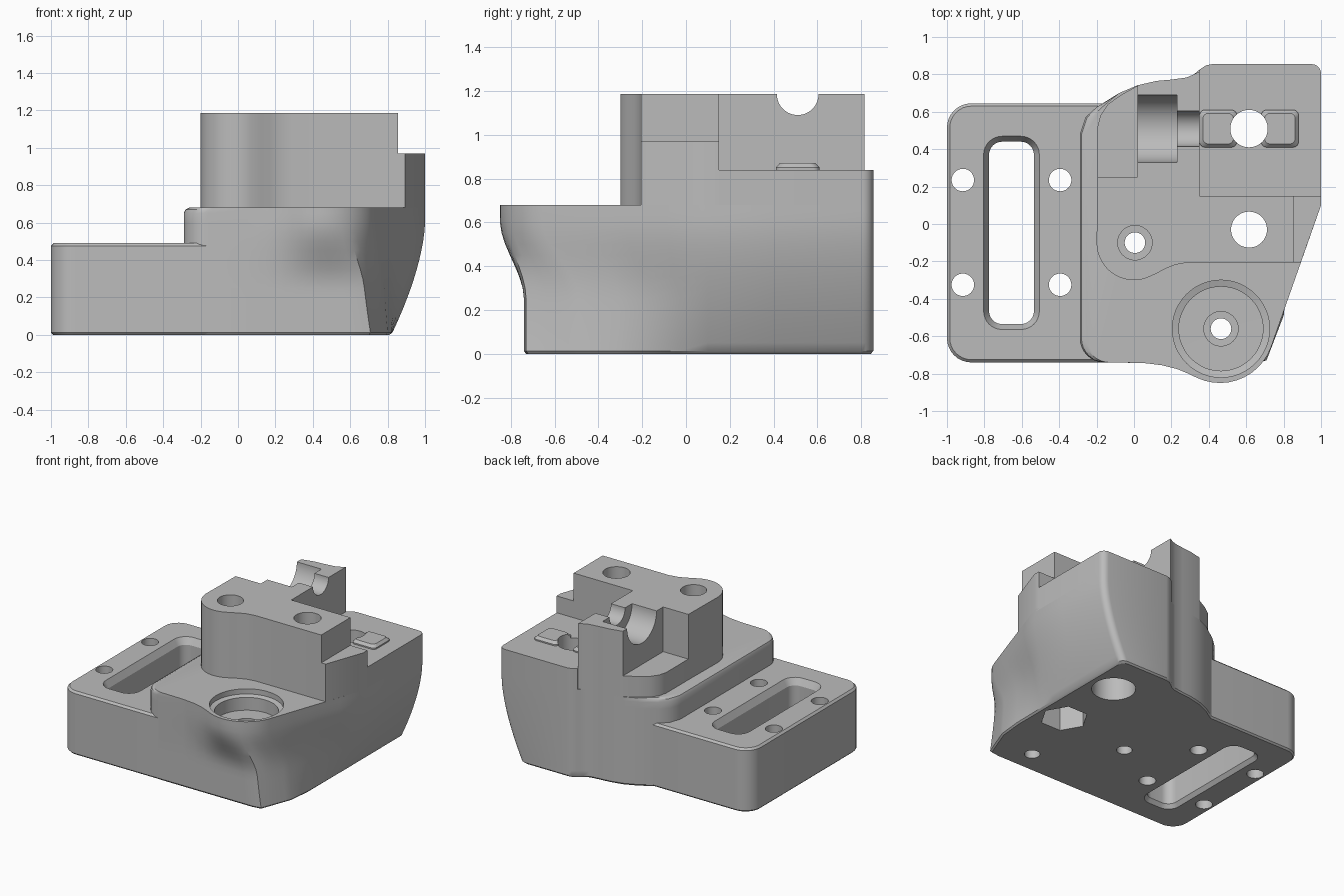
import bpy, bmesh
from math import sin, cos, radians, pi

if "Cube" in bpy.data.objects:
    bpy.data.objects.remove(bpy.data.objects["Cube"], do_unlink=True)

grey = bpy.data.materials.new("light grey")
grey.use_nodes = True
COLOUR = (0.5, 0.5, 0.5, 1)
grey.diffuse_color = COLOUR
grey.node_tree.nodes["Principled BSDF"].inputs["Base Color"].default_value = COLOUR


def loft(name, rings):
    """Closed solid through rings of equal point count."""
    bm = bmesh.new()
    vs = [[bm.verts.new(p) for p in r] for r in rings]
    n = len(rings[0])
    for a, b in zip(vs, vs[1:]):
        for i in range(n):
            j = (i + 1) % n
            bm.faces.new((a[i], a[j], b[j], b[i]))
    bm.faces.new(vs[0][::-1])
    bm.faces.new(vs[-1])
    bmesh.ops.recalc_face_normals(bm, faces=bm.faces)
    me = bpy.data.meshes.new(name)
    bm.to_mesh(me)
    bm.free()
    me.materials.append(grey)
    ob = bpy.data.objects.new(name, me)
    bpy.context.collection.objects.link(ob)
    return ob


def prism(name, outline, z0, z1):
    return loft(name, [[(x, y, z) for x, y in outline] for z in (z0, z1)])


def arc(cx, cy, r, a0, a1, n=8):
    return [(cx + r * cos(radians(a0 + (a1 - a0) * i / n)),
             cy + r * sin(radians(a0 + (a1 - a0) * i / n))) for i in range(n + 1)]


def lerp(p, q, n):
    """n points from p up to, but not including, q."""
    return [(p[0] + (q[0] - p[0]) * i / n, p[1] + (q[1] - p[1]) * i / n) for i in range(n)]


def rounded(x0, y0, x1, y1, r):
    return (arc(x0 + r, y0 + r, r, 180, 270) + arc(x1 - r, y0 + r, r, 270, 360)
            + arc(x1 - r, y1 - r, r, 0, 90) + arc(x0 + r, y1 - r, r, 90, 180))


def at(outline, z):
    return [(x, y, z) for x, y in outline]


def turned(name, x, y, profile, sides=48):
    """Stack of (radius, z) circles about a vertical axis."""
    return loft(name, [[(x + r * cos(2 * pi * i / sides), y + r * sin(2 * pi * i / sides), z)
                        for i in range(sides)] for r, z in profile])


def groove(name, x0, x1, r, sides=64):
    return loft(name, [[(x, 0.51 + r * cos(2 * pi * i / sides), 1.185 + r * sin(2 * pi * i / sides))
                        for i in range(sides)] for x in (x0, x1)])


# Base plate with softened top and bottom rims
def plate_outline(d):
    r = 0.13 - d
    return (arc(-0.87, -0.61, r, 180, 270) + [(0, -0.74 + d), (0, 0.645 - d)]
            + arc(-0.87, 0.515, r, 90, 180))


base_plate = loft("base_plate", [at(plate_outline(d), z) for d, z in
                                 ((0.012, 0), (0, 0.012), (0, 0.475), (0.015, 0.49))])

# Main body: foot outline blends into a wider outline with a round boss
left_front = arc(-0.16, -0.61, 0.13, 180, 270)
back = [(0.42, 0.855), (0.385, 0.848), (0.35, 0.825), (0.32, 0.8), (0.28, 0.783), (0.2, 0.772),
        (0.12, 0.765), (0.02, 0.742), (-0.08, 0.7), (-0.2, 0.625), (-0.26, 0.57), (-0.29, 0.48)]
boss = arc(0.46, -0.56, 0.29, -115, -20, 11)
top = (left_front + [(0.05, -0.743), (0.15, -0.755), (0.23, -0.775), (0.29, -0.8)] + boss
       + lerp(boss[-1], (1, 0.1), 4)[1:] + [(1, 0.1), (1, 0.4)]
       + arc(0.95, 0.805, 0.05, 0, 90, 5) + back)
foot = (left_front + [(x, -0.74) for x in (0.05, 0.15, 0.23, 0.29)]
        + lerp((0.35, -0.74), (0.7, -0.74), 6) + lerp((0.71, -0.73), (0.82, -0.44), 6)
        + lerp((0.82, -0.44), (0.82, 0.1), 4)[1:] + [(0.82, 0.1), (0.82, 0.4)]
        + arc(0.77, 0.805, 0.05, 0, 90, 5) + back)


def body_ring(z, shrink=1.0, inset=0.0):
    side = 1 - (1 - min(z / 0.6, 1)) ** 1.6
    f = max(0, min((z - 0.25) / 0.36, 1))
    front = f * f * (3 - 2 * f)
    ring = []
    for (xa, ya), (xb, yb) in zip(foot, top):
        tx = side if yb > -0.45 else side * 0.5 + front * 0.5
        x, y = xa + (xb - xa) * tx, ya + (yb - ya) * front
        if x < -0.12:
            x += inset
        ring.append((x * shrink, y * shrink, z))
    return ring


main_body = loft("main_body", [body_ring(0, 0.987), body_ring(0.012)]
                 + [body_ring(0.05 * i) for i in range(1, 14)]
                 + [body_ring(0.67, 1, 0.009), body_ring(0.68, 1, 0.03)])

# Upper tower with the S-shaped front and the bearing post behind
tower = prism("tower", arc(0, -0.1, 0.2, 180, 290, 18)
              + [(0.12, -0.265), (0.17, -0.238), (0.22, -0.218), (0.29, -0.205), (0.855, -0.205),
                 (0.855, 0.15), (0.35, 0.15), (0.35, 0.815), (0.32, 0.8), (0.28, 0.783),
                 (0.2, 0.772), (0.12, 0.765), (0.02, 0.742), (0.02, 0.25), (-0.195, 0.25)],
              0.66, 1.185)

# Lower ledges around the tower
left_ledge = prism("left_ledge", [(-0.195, 0.25), (0.02, 0.25), (0.02, 0.74), (-0.07, 0.69),
                                  (-0.14, 0.64), (-0.18, 0.58), (-0.195, 0.52)], 0.66, 0.84)
right_ledge = prism("right_ledge", [(0.855, -0.205), (0.892, -0.205), (1, 0.1), (1, 0.15),
                                    (0.855, 0.15)], 0.66, 0.97)
rear_platform = prism("rear_platform", [(0.35, 0.15), (1, 0.15)]
                      + arc(0.95, 0.805, 0.05, 0, 90, 5) + back[:3], 0.66, 0.84)

# Raised locating tabs on the rear platform
tabs = []
for side, x0, x1 in (("inner", 0.35, 0.55), ("outer", 0.68, 0.88)):
    tabs.append(loft(side + "_tab", [at(rounded(x0 + d, 0.41 + d, x1 - d, 0.61 - d, 0.03), z)
                                     for d, z in ((0, 0.83), (0, 0.85), (0.018, 0.87))]))

parts = [base_plate, main_body, tower, left_ledge, right_ledge, rear_platform] + tabs


# Cutters: long slot with chamfered rims
def slot(d):
    return rounded(-0.775 - d, -0.535 - d, -0.535 + d, 0.44 + d, 0.07 + d)


cutters = [loft("slot_cutter", [at(slot(d), z) for d, z in
                                ((0.03, -0.01), (0.0, 0.03), (0, 0.44), (0.035, 0.5))])]

# Plate screw holes
for x in (-0.915, -0.395):
    for y in (-0.325, 0.235):
        cutters.append(turned("screw_hole_cutter", x, y, ((0.06, -0.1), (0.06, 0.6))))

# Stepped vertical holes
cutters += [
    turned("tower_hole_cutter", 0.005, -0.1,
           ((0.055, -0.1), (0.055, 0.85), (0.092, 0.851), (0.092, 1.3))),
    turned("shaft_hole_cutter", 0.615, -0.03, ((0.096, -0.1), (0.096, 1.3))),
    turned("nut_pocket_cutter", 0.615, -0.03, ((0.17, -0.1), (0.17, 0.25)), 6),
    turned("rear_hole_cutter", 0.615, 0.51,
           ((0.155, -0.1), (0.155, 0.3), (0.1, 0.301), (0.1, 1.3))),
    turned("boss_recess_cutter", 0.465, -0.56,
           ((0.055, -0.1), (0.055, 0.45), (0.092, 0.451), (0.092, 0.53), (0.225, 0.531),
            (0.225, 0.63), (0.26, 0.64), (0.26, 0.75))),
    groove("wide_groove_cutter", -0.05, 0.23, 0.18),
    groove("narrow_groove_cutter", 0.2, 0.4, 0.095),
]


def bounds(ob):
    return [(min(v.co[k] for v in ob.data.vertices), max(v.co[k] for v in ob.data.vertices))
            for k in range(3)]


# Cut every part, then smooth its curved faces
for part in parts:
    bpy.ops.object.select_all(action="DESELECT")
    bpy.context.view_layer.objects.active = part
    part.select_set(True)
    box = bounds(part)
    for c in cutters:
        if all(a[0] < b[1] and b[0] < a[1] for a, b in zip(box, bounds(c))):
            mod = part.modifiers.new("cut", "BOOLEAN")
            mod.operation, mod.solver, mod.object = "DIFFERENCE", "EXACT", c
            bpy.ops.object.modifier_apply(modifier=mod.name)
    bpy.ops.object.shade_smooth_by_angle(angle=radians(30))

for c in cutters:
    bpy.data.objects.remove(c, do_unlink=True)
